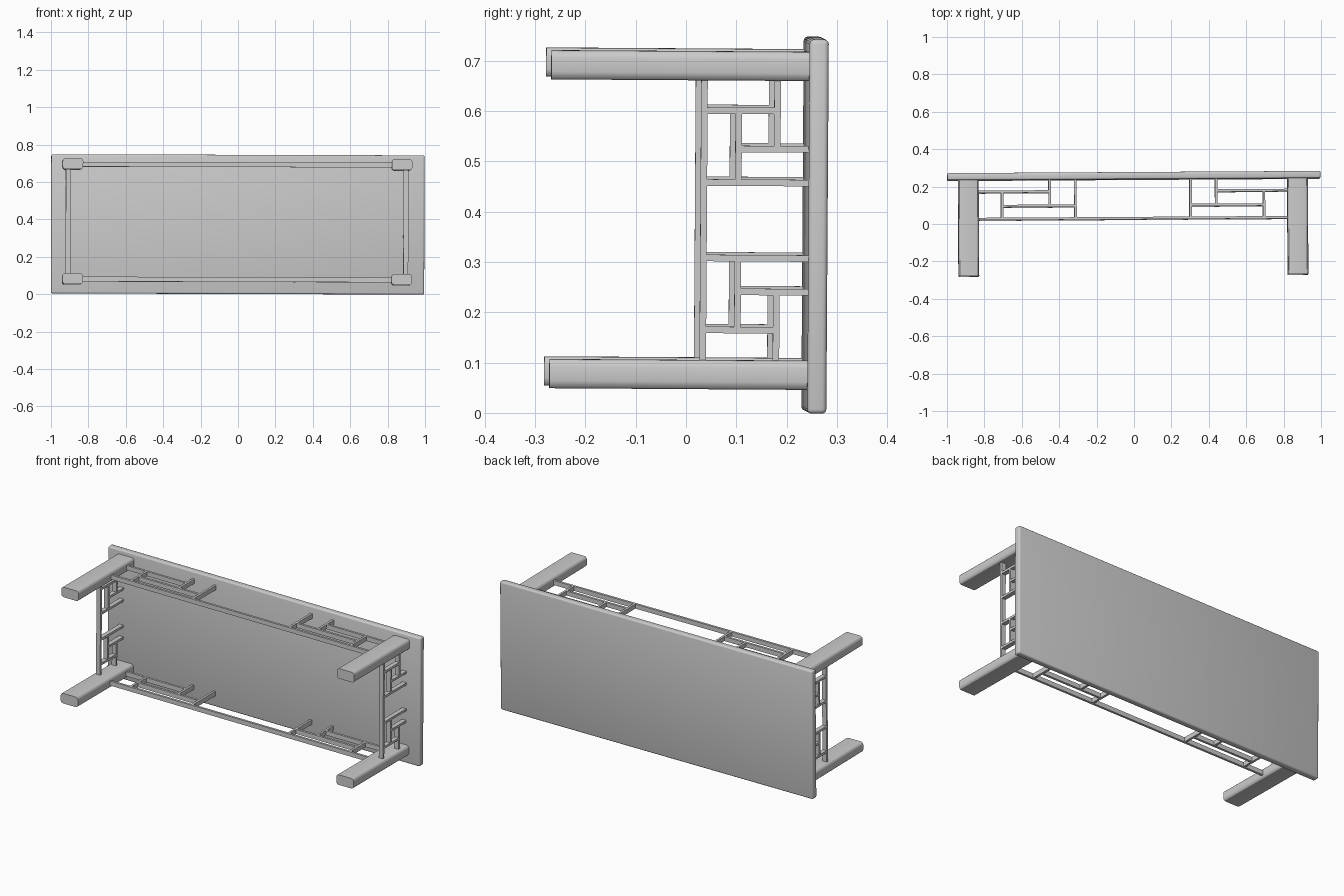
import bpy, bmesh
from mathutils import Matrix, Vector, Euler

cube = bpy.data.objects.get("Cube")
if cube:
    bpy.data.objects.remove(cube)

grey = bpy.data.materials.new("plain grey")
grey.use_nodes = True
colour = (0.6, 0.6, 0.6, 1)
grey.diffuse_color = colour
grey.node_tree.nodes["Principled BSDF"].inputs["Base Color"].default_value = colour

# The whole table lies on its long edge, turned very slightly
PIVOT = Matrix.Translation((0, 0, 0.375))
TILT = PIVOT @ Euler((-0.0065, 0.003, 0.006)).to_matrix().to_4x4()

CX, CZ = -0.005, 0.011        # centre of the underframe
LEG_X, LEG_Z = 0.88, 0.307    # leg centres from there
RAIL_X = 0.903                # end rails from there
TOP_Y, RAIL_Y = 0.24, 0.0295  # underside of the top, outer rail
BAR, DEPTH = 0.013, 0.026     # lattice bar width and depth


def box(name, low, high, bevel=0.0, along_y=False, segments=3):
    """Add a box between two corners, with rounded edges if asked."""
    low, high = Vector(low), Vector(high)
    size, mid = high - low, (high + low) / 2
    bm = bmesh.new()
    bmesh.ops.create_cube(bm, size=1)
    bmesh.ops.scale(bm, vec=size, verts=bm.verts)
    if bevel:
        edges = [e for e in bm.edges if not along_y
                 or abs(e.verts[0].co.y - e.verts[1].co.y) > size.y / 2]
        bmesh.ops.bevel(bm, geom=edges, offset=bevel, segments=segments,
                        profile=0.5, affect='EDGES')
    mesh = bpy.data.meshes.new(name)
    bmesh.ops.translate(bm, vec=mid, verts=bm.verts)
    bm.to_mesh(mesh)
    bm.free()
    mesh.materials.append(grey)
    obj = bpy.data.objects.new(name, mesh)
    bpy.context.collection.objects.link(obj)
    obj.matrix_world = TILT
    if bevel:
        for o in bpy.context.selected_objects:
            o.select_set(False)
        obj.select_set(True)
        bpy.context.view_layer.objects.active = obj
        bpy.ops.object.shade_smooth_by_angle()
    return obj


def lattice(name, side, is_long, reach, rows):
    """Rail with a stepped lattice at each end, along x or along z."""
    cross = side * (LEG_Z if is_long else RAIL_X)

    def bar(part, a0, a1, y0, y1):
        a0, a1 = min(a0, a1), max(a0, a1)
        c0, c1 = cross - DEPTH / 2, cross + DEPTH / 2
        if is_long:
            box(part, (CX + a0, y0, CZ + c0), (CX + a1, y1, CZ + c1))
        else:
            box(part, (CX + c0, y0, CZ + a0), (CX + c1, y1, CZ + a1))

    h = BAR / 2
    inner, middle, outer = rows
    low, high = 0.098, 0.175
    bar(name + "_rail", -reach, reach, RAIL_Y - h, RAIL_Y + h)
    for end, s in (("first", -1), ("second", 1)):
        part = f"{name}_{end}_"
        # Bars across, from rail to top
        for label, a, y0, y1 in (("full_post", inner, RAIL_Y, TOP_Y),
                                 ("upper_post", middle, low, TOP_Y),
                                 ("lower_post", outer, RAIL_Y, high)):
            bar(part + label, s * a - h, s * a + h, y0, y1)
        # Bars running with the rail
        bar(part + "lower_bar", s * inner, s * outer, low - h, low + h)
        bar(part + "upper_bar", s * middle, s * reach, high - h, high + h)


# Table top
box("table_top", (-0.998, 0.2375, -0.372), (0.998, 0.2755, 0.372), 0.009)

# Legs with rounded corners
for sx, x_name in ((-1, "right"), (1, "left")):
    for sz, z_name in ((-1, "lower"), (1, "upper")):
        x, z = CX + sx * LEG_X, CZ + sz * LEG_Z
        box(f"{z_name}_{x_name}_leg", (x - 0.055, -0.275, z - 0.029),
            (x + 0.055, TOP_Y, z + 0.029), 0.015, along_y=True)

# Lattices on the long sides and the ends
for s, long_name, end_name in ((-1, "lower", "right"), (1, "upper", "left")):
    lattice(long_name + "_lattice", s, True, LEG_X - 0.04, (0.308, 0.445, 0.70))
    lattice(end_name + "_end_lattice", s, False, LEG_Z - 0.02, (0.075, 0.142, 0.218))
